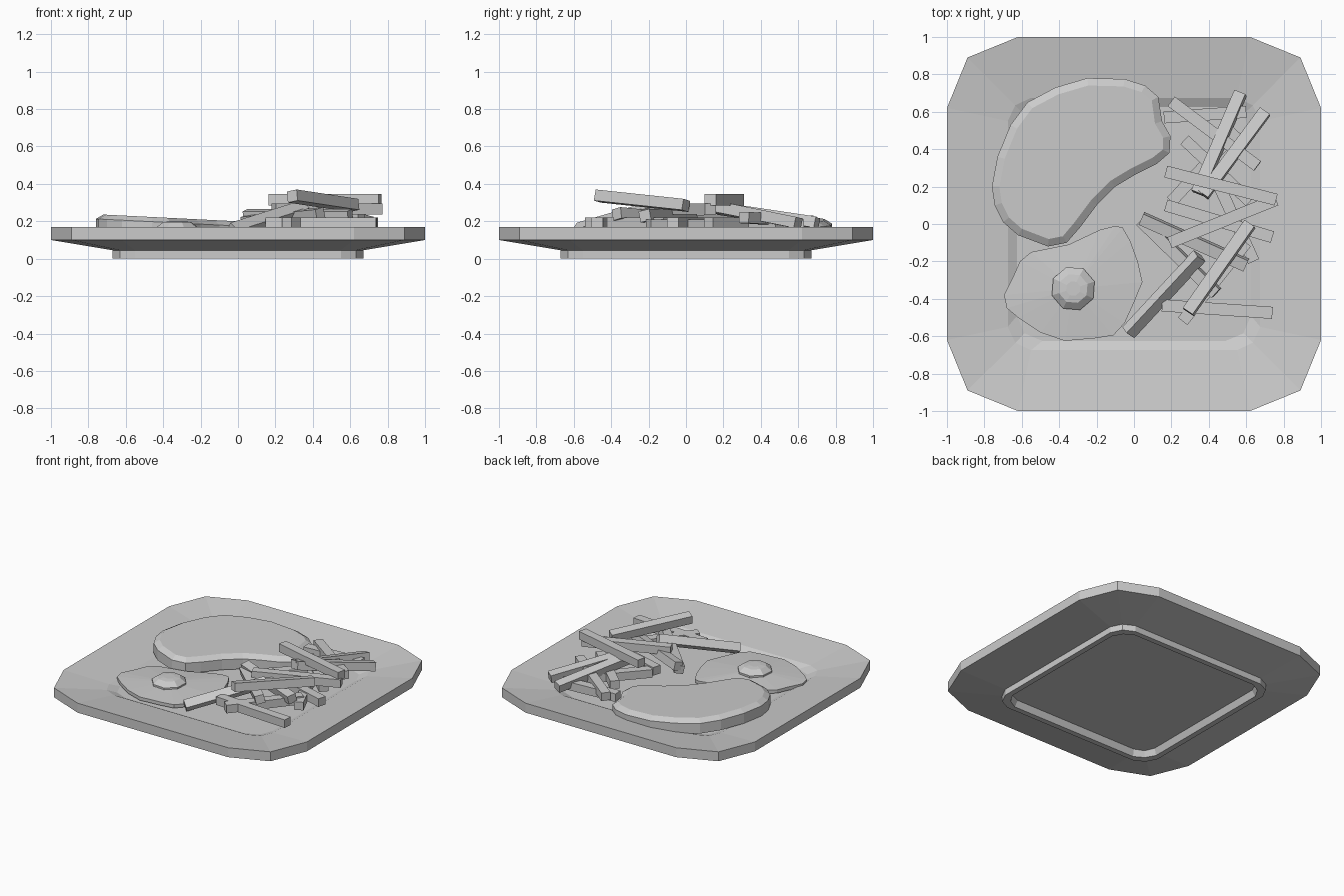
import bpy
import bmesh
import math
from mathutils import Vector, Quaternion

cube = bpy.data.objects.get("Cube")
if cube:
    bpy.data.objects.remove(cube, do_unlink=True)

# One shared colour
GREY = (0.6, 0.6, 0.6, 1)
grey = bpy.data.materials.new("plain_grey")
grey.use_nodes = True
grey.diffuse_color = GREY
grey.node_tree.nodes["Principled BSDF"].inputs["Base Color"].default_value = GREY


def finish(name, bm):
    bmesh.ops.recalc_face_normals(bm, faces=bm.faces)
    mesh = bpy.data.meshes.new(name)
    bm.to_mesh(mesh)
    bm.free()
    mesh.materials.append(grey)
    obj = bpy.data.objects.new(name, mesh)
    bpy.context.collection.objects.link(obj)
    return obj


def loft(name, rings):
    """Join rings of points with quads and cap both ends."""
    bm = bmesh.new()
    loops = [[bm.verts.new(p) for p in ring] for ring in rings]
    for a, b in zip(loops, loops[1:]):
        for i in range(len(a)):
            j = (i + 1) % len(a)
            bm.faces.new((a[i], a[j], b[j], b[i]))
    bm.faces.new(loops[0])
    bm.faces.new(loops[-1])
    return finish(name, bm)


def slab(outline, bottom, height):
    """Flat-topped prism; returns the mesh and its top face."""
    bm = bmesh.new()
    base = bm.faces.new([bm.verts.new((x, y, bottom)) for x, y in outline])
    base.normal_update()
    top = bmesh.ops.extrude_face_region(bm, geom=[base], use_keep_orig=True)["geom"]
    face = next(g for g in top if isinstance(g, bmesh.types.BMFace))
    for v in face.verts:
        v.co.z = bottom + height
    bmesh.ops.recalc_face_normals(bm, faces=bm.faces)
    return bm, face


# Plate: square rings with two-facet corners, from the recessed base to the well
def square_ring(side, corner, straight, z):
    quarter = [(side, straight), (corner, corner), (straight, side)]
    ring = []
    for k in range(4):
        for x, y in quarter:
            for _ in range(k):
                x, y = -y, x
            ring.append((x, y, z))
    return ring


loft("plate", [square_ring(*r) for r in (
    (0.61, 0.58, 0.51, 0.045),
    (0.63, 0.59, 0.52, 0.0),
    (0.67, 0.63, 0.55, 0.0),
    (0.67, 0.63, 0.55, 0.045),
    (1.0, 0.89, 0.62, 0.10),
    (1.0, 0.89, 0.62, 0.17),
    (0.675, 0.635, 0.55, 0.125),
    (0.625, 0.585, 0.49, 0.10),
)])

# Steak: kidney slab with a bevelled top, resting at a slight tilt
STEAK = [(-.76, .20), (-.73, .36), (-.66, .53), (-.57, .65), (-.42, .73),
         (-.25, .78), (-.05, .775), (.06, .74), (.13, .68), (.15, .55),
         (.195, .47), (.19, .38), (.12, .32), (0, .26), (-.1, .2),
         (-.2, .1), (-.29, -.02), (-.36, -.1), (-.46, -.12), (-.62, -.06),
         (-.70, .01), (-.745, .1)]
bm, top = slab(STEAK, 0.10, 0.075)
bmesh.ops.inset_region(bm, faces=[top], thickness=0.04)
for v in top.verts:
    v.co.z += 0.025
for v in bm.verts:
    v.co.z -= 0.05 * v.co.x
finish("steak", bm)

# Egg white: thin slab rising gently to its middle
EGG = [(-.1, -.01), (-.18, -.03), (-.35, -.11), (-.55, -.15), (-.61, -.2),
       (-.65, -.29), (-.695, -.38), (-.68, -.45), (-.62, -.5), (-.5, -.58),
       (-.37, -.625), (-.2, -.61), (-.11, -.595), (-.05, -.53), (0, -.42),
       (.045, -.31), (.02, -.2), (-.02, -.09), (-.06, -.02)]
bm, top = slab(EGG, 0.115, 0.025)
centre = bmesh.ops.poke(bm, faces=[top])["verts"][0]
centre.co = (-0.325, -0.345, 0.16)
finish("egg_white", bm)


# Yolk: low eight-sided dome
def octagon(radius, z):
    return [(-0.325 + radius * math.cos(a), -0.345 + radius * math.sin(a), z)
            for a in (math.tau * (i + 0.4) / 8 for i in range(8))]


loft("yolk", [octagon(*r) for r in ((0.12, 0.145), (0.12, 0.165), (0.08, 0.195), (0.04, 0.2))])


# Fries: square sticks laid between two end points, some rolled
def fry(number, start, end, roll=0):
    a, b = Vector(start), Vector(end)
    axis = (b - a).normalized()
    turn = Quaternion(axis, math.radians(roll)) @ axis.to_track_quat('X', 'Z')
    bm = bmesh.new()
    bmesh.ops.create_cube(bm, size=1)
    for v in bm.verts:
        size = Vector(((b - a).length, 0.064, 0.06))
        v.co = turn @ (v.co * size) + (a + b) / 2
    finish(f"fry_{number}", bm)


FRIES = [
    # Bottom layer
    ((.15, -.435, .19), (.74, -.475, .19)),
    ((.26, -.52, .19), (.60, -.10, .19)),
    ((.17, .10, .19), (.74, -.07, .19)),
    ((.16, .57, .18), (.60, .60, .18)),
    ((.27, .45, .19), (.62, .12, .19)),
    ((.20, .12, .18), (.55, .50, .18)),
    ((.42, .28, .18), (.64, -.20, .18)),
    # Middle layer
    ((.20, .655, .20), (.66, .31, .22)),
    ((.04, .03, .23), (.60, -.22, .23), 12),
    ((.04, .02, .20), (.44, -.37, .24), 12),
    ((-.03, -.58, .15), (.35, -.17, .27), 40),
    ((.19, -.10, .265), (.76, .13, .265)),
    # Top layer
    ((.34, .165, .27), (.57, .70, .19), -12),
    ((.37, .155, .28), (.70, .60, .19), -8),
    ((.17, .28, .315), (.76, .13, .315)),
    ((.29, -.47, .335), (.62, 0, .285), -10),
]
for number, ends in enumerate(FRIES, 1):
    fry(number, *ends)
